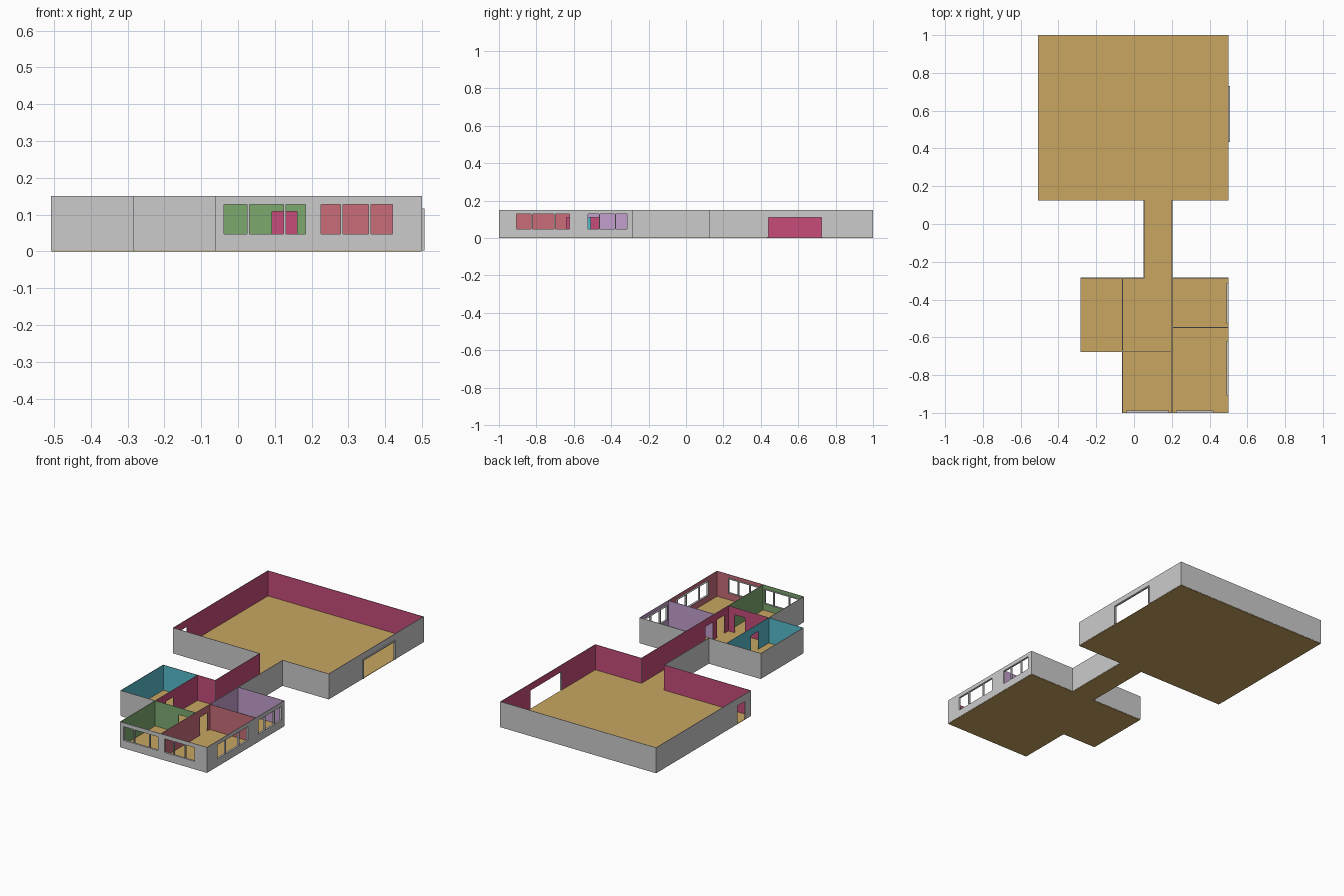
import bpy, bmesh

if "Cube" in bpy.data.objects:
    bpy.data.objects.remove(bpy.data.objects["Cube"])

T, Z0, H = 0.003, 0.003, 0.15          # wall thickness, floor top, wall height
SILL, HEAD, DOOR = 0.047, 0.127, 0.108


def material(name, rgb):
    m = bpy.data.materials.new(name)
    m.diffuse_color = (*rgb, 1)
    m.use_nodes = True
    m.node_tree.nodes["Principled BSDF"].inputs["Base Color"].default_value = m.diffuse_color
    return m


PINK = material("pink_paint", (0.57, 0.073, 0.195))
GREEN = material("green_paint", (0.205, 0.397, 0.159))
RED = material("red_paint", (0.577, 0.15, 0.188))
LILAC = material("lilac_paint", (0.552, 0.347, 0.623))
TEAL = material("teal_paint", (0.093, 0.50, 0.60))
FLOOR = material("floor_tan", (0.58, 0.38, 0.12))
GREY = None


def finish(name, bm, mats):
    me = bpy.data.meshes.new(name)
    bm.to_mesh(me)
    bm.free()
    for m in mats:
        me.materials.append(m)
    bpy.context.collection.objects.link(bpy.data.objects.new(name, me))


def panel(name, axis, pos, a, b, lo=GREY, hi=GREY, holes=(), z0=Z0, z1=H, t=T):
    """Upright slab along an axis, with rectangular holes and a paint on each side."""
    us = sorted({a, b, *[h[0] for h in holes], *[h[1] for h in holes]})
    zs = sorted({z0, z1, *[h[2] for h in holes], *[h[3] for h in holes]})
    bm = bmesh.new()
    verts = {}

    def vert(u, z):
        if (u, z) not in verts:
            p = pos - t / 2
            verts[u, z] = bm.verts.new((u, p, z) if axis == "x" else (p, u, z))
        return verts[u, z]

    for u0, u1 in zip(us, us[1:]):
        for w0, w1 in zip(zs, zs[1:]):
            cu, cz = (u0 + u1) / 2, (w0 + w1) / 2
            if not any(h[0] < cu < h[1] and h[2] < cz < h[3] for h in holes):
                bm.faces.new([vert(u0, w0), vert(u1, w0), vert(u1, w1), vert(u0, w1)])
    r = bmesh.ops.extrude_face_region(bm, geom=bm.faces[:], use_keep_orig=True)
    n = 1 if axis == "x" else 0
    for v in r["geom"]:
        if isinstance(v, bmesh.types.BMVert):
            v.co[n] += t
    bmesh.ops.recalc_face_normals(bm, faces=bm.faces[:])
    bm.normal_update()
    mats = [GREY] + [m for m in (lo, hi) if m]
    for f in bm.faces:
        side = lo if f.normal[n] < -0.5 else hi if f.normal[n] > 0.5 else GREY
        # only the broad faces are painted, not the reveals
        broad = abs(f.calc_center_median()[n] - pos) > t * 0.45
        f.material_index = mats.index(side) if side and broad else 0
    finish(name, bm, mats if len(mats) > 1 else [])


def wall(name, axis, pos, a, b, lo, hi, holes=()):
    e = T / 2 if axis == "y" else 0
    panel(name, axis, pos, a - e, b + e, lo, hi, holes)


def window(name, axis, pos, panes):
    """Frame with mullions around a row of panes, set inward from the wall."""
    m = 0.003
    panel(name, axis, pos, panes[0][0] - m, panes[-1][1] + m, z0=SILL - m, z1=HEAD + m,
          holes=[(p, q, SILL, HEAD) for p, q in panes], t=0.011)


def opening(panes):
    return [(panes[0][0], panes[-1][1], SILL, HEAD)]


def door(a, b):
    return [(a, b, Z0, DOOR)]


# Plan lines
XL, XT, XG, XC, XM, XR = -0.506, -0.283, -0.061, 0.053, 0.201, 0.4985
YF, YG, YP, YB, YH, YE = -0.9985, -0.677, -0.548, -0.286, 0.125, 0.9985

# Floor slab
outline = [(XL, YE), (XL, YH), (XC, YH), (XC, YB), (XT, YB), (XT, YG), (XG, YG), (XG, YF),
           (XR, YF), (XR, YB), (XM, YB), (XM, YH), (XR, YH), (XR, YE)]
bm = bmesh.new()
base = bm.faces.new([bm.verts.new((x, y, 0)) for x, y in outline])
r = bmesh.ops.extrude_face_region(bm, geom=[base], use_keep_orig=True)
bmesh.ops.translate(bm, vec=(0, 0, Z0), verts=[v for v in r["geom"] if isinstance(v, bmesh.types.BMVert)])
bmesh.ops.recalc_face_normals(bm, faces=bm.faces[:])
finish("floor", bm, [FLOOR])

# Window panes, each (start, end)
green_win = [(-0.038, 0.025), (0.031, 0.124), (0.130, 0.183)]
red_win = [(0.225, 0.279), (0.285, 0.355), (0.361, 0.419)]
side_win = [(-0.905, -0.828), (-0.822, -0.705), (-0.699, -0.622)]
lilac_win = [(-0.525, -0.465), (-0.459, -0.379), (-0.373, -0.315)]

# Hall walls
wall("hall_left_wall", "y", XL, YH, YE, GREY, PINK, door(0.18, 0.248))
wall("hall_back_wall", "x", YE, XL, XR, PINK, GREY)
wall("hall_right_wall", "y", XR, YH, YE, PINK, GREY, [(0.44, 0.724, Z0, 0.11)])
wall("hall_front_wall_left", "x", YH, XL, XC, GREY, PINK)
wall("hall_front_wall_right", "x", YH, XM, XR, GREY, PINK)
panel("gate_frame", "y", 0.502, 0.434, 0.73, holes=[(0.44, 0.724, Z0, 0.11)], z1=0.116, t=0.01)

# Corridor walls
wall("corridor_left_wall", "y", XC, YB, YH, GREY, PINK)
wall("corridor_right_wall", "y", XM, YB, YH, PINK, GREY)
wall("lobby_back_wall", "x", YB, XG, XC, PINK, GREY)

# Teal room
wall("teal_left_wall", "y", XT, YG, YB, GREY, TEAL)
wall("teal_front_wall", "x", YG, XT, XG, GREY, TEAL)
wall("teal_back_wall", "x", YB, XT, XG, TEAL, GREY)
wall("teal_lobby_wall", "y", XG, YG, YB, TEAL, PINK, door(-0.578, -0.51))

# Green room
wall("green_left_wall", "y", XG, YF, YG, GREY, GREEN)
wall("green_front_wall", "x", YF, XG, XM, GREY, GREEN, opening(green_win))
wall("green_lobby_wall", "x", YG, XG, XM, GREEN, PINK, door(0.092, 0.16))
wall("green_red_wall", "y", XM, YF, YG, GREEN, RED)

# Red room
wall("red_front_wall", "x", YF, XM, XR, GREY, RED, opening(red_win))
wall("red_right_wall", "y", XR, YF, YP, RED, GREY, opening(side_win))
wall("red_lobby_wall", "y", XM, YG, YP, PINK, RED, door(-0.64, -0.572))
wall("red_lilac_wall", "x", YP, XM, XR, RED, LILAC)

# Lilac room
wall("lilac_right_wall", "y", XR, YP, YB, LILAC, GREY, opening(lilac_win))
wall("lilac_back_wall", "x", YB, XM, XR, LILAC, GREY)
wall("lilac_lobby_wall", "y", XM, YP, YB, PINK, LILAC, door(-0.533, -0.465))

# Window frames
window("green_window", "x", YF + 0.0045, green_win)
window("red_front_window", "x", YF + 0.0045, red_win)
window("red_side_window", "y", XR - 0.0045, side_win)
window("lilac_window", "y", XR - 0.0045, lilac_win)
